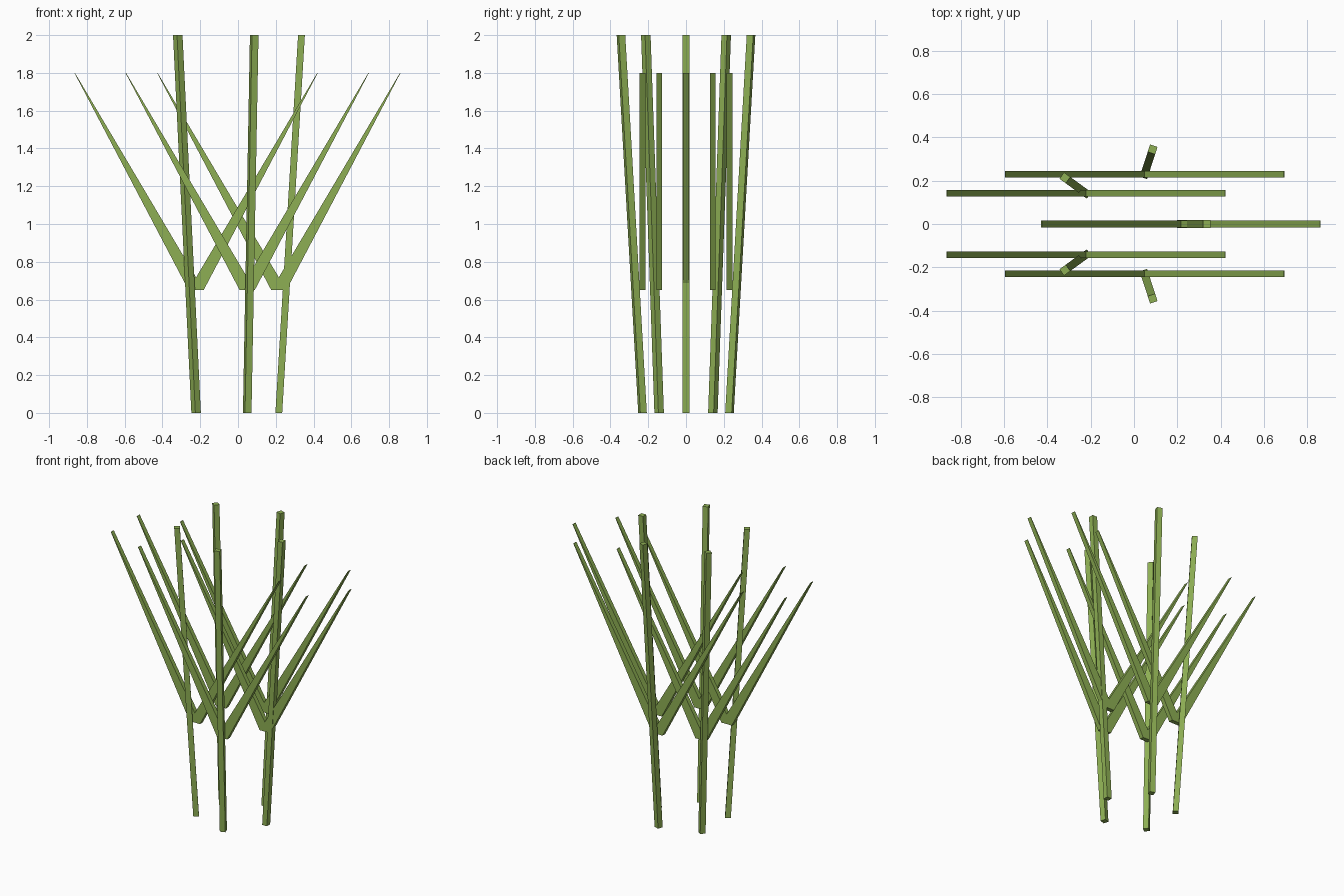
import bpy, bmesh, math
from mathutils import Vector

cube = bpy.data.objects.get("Cube")
if cube:
    bpy.data.objects.remove(cube, do_unlink=True)

green = bpy.data.materials.new("grass green")
green.use_nodes = True
color = (0.27, 0.43, 0.088, 1)
green.diffuse_color = color
green.node_tree.nodes["Principled BSDF"].inputs["Base Color"].default_value = color


def leaning_prism(name, bottom, top, bottom_size, top_size, angle=0):
    """Four-sided prism with level ends, each end turned by angle."""
    bm = bmesh.new()
    rings = []
    for centre, (w, d) in ((bottom, bottom_size), (top, top_size)):
        ring = []
        for sx, sy in ((-1, -1), (1, -1), (1, 1), (-1, 1)):
            u, v = sx * w / 2, sy * d / 2
            turned = Vector((u * math.cos(angle) - v * math.sin(angle),
                             u * math.sin(angle) + v * math.cos(angle), 0))
            ring.append(bm.verts.new(Vector(centre) + turned))
        rings.append(ring)
    low, high = rings
    bm.faces.new(low[::-1])
    bm.faces.new(high)
    for i in range(4):
        j = (i + 1) % 4
        bm.faces.new((low[i], low[j], high[j], high[i]))
    mesh = bpy.data.meshes.new(name)
    bm.to_mesh(mesh)
    bm.free()
    mesh.materials.append(green)
    obj = bpy.data.objects.new(name, mesh)
    bpy.context.collection.objects.link(obj)
    return obj


CENTRE_X = -0.026
STALK = (0.036, 0.036)


def ring_point(radius, angle, z):
    return (CENTRE_X + radius * math.cos(angle), radius * math.sin(angle), z)


for i in range(5):
    angle = math.tau * i / 5
    # Stalk leaning outward from the clump
    leaning_prism(f"stalk_{i + 1}", ring_point(0.242, angle, 0),
                  ring_point(0.362, angle, 2), STALK, STALK, angle)
    # Pair of tapering blades spreading left and right
    x, y, _ = ring_point(0.242, angle, 0)
    for side, label in ((1, "left"), (-1, "right")):
        leaning_prism(f"{label}_blade_{i + 1}", (x, y, 0.65),
                      (x + side * 0.643, y, 1.8), (0.08, 0.03), (0.003, 0.03))
